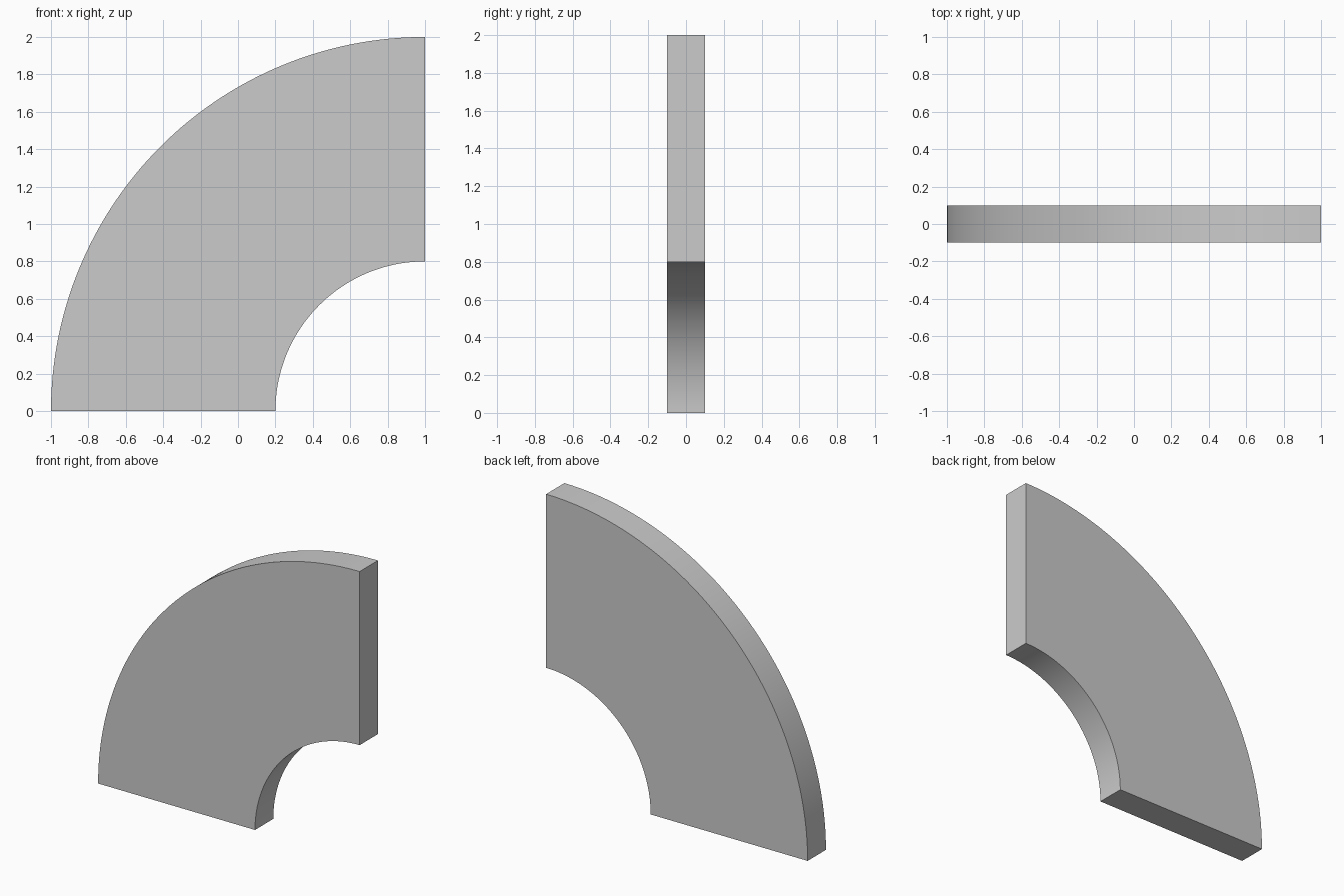
import bpy, bmesh, math

if "Cube" in bpy.data.objects:
    bpy.data.objects.remove(bpy.data.objects["Cube"])

OUTER, INNER, HALF_DEPTH, STEPS = 2.0, 0.8, 0.1, 64
CENTRE_X = 1.0

# Quarter ring: a rectangular section swept 90 degrees about the y axis
bm = bmesh.new()
section = [(OUTER, -HALF_DEPTH), (OUTER, HALF_DEPTH),
           (INNER, HALF_DEPTH), (INNER, -HALF_DEPTH)]
rings = []
for i in range(STEPS + 1):
    a = math.pi / 2 * i / STEPS
    rings.append([bm.verts.new((CENTRE_X - r * math.cos(a), y, r * math.sin(a)))
                  for r, y in section])
for r0, r1 in zip(rings, rings[1:]):
    for j in range(4):
        k = (j + 1) % 4
        bm.faces.new((r0[j], r0[k], r1[k], r1[j]))

# Flat end caps
bm.faces.new(rings[0])
bm.faces.new(rings[-1])
bmesh.ops.recalc_face_normals(bm, faces=bm.faces)

mesh = bpy.data.meshes.new("quarter_ring")
bm.to_mesh(mesh)
bm.free()
obj = bpy.data.objects.new("quarter_ring", mesh)
bpy.context.collection.objects.link(obj)

# Smooth curved walls, sharp edges
bpy.context.view_layer.objects.active = obj
obj.select_set(True)
bpy.ops.object.shade_smooth_by_angle(angle=math.radians(30))
